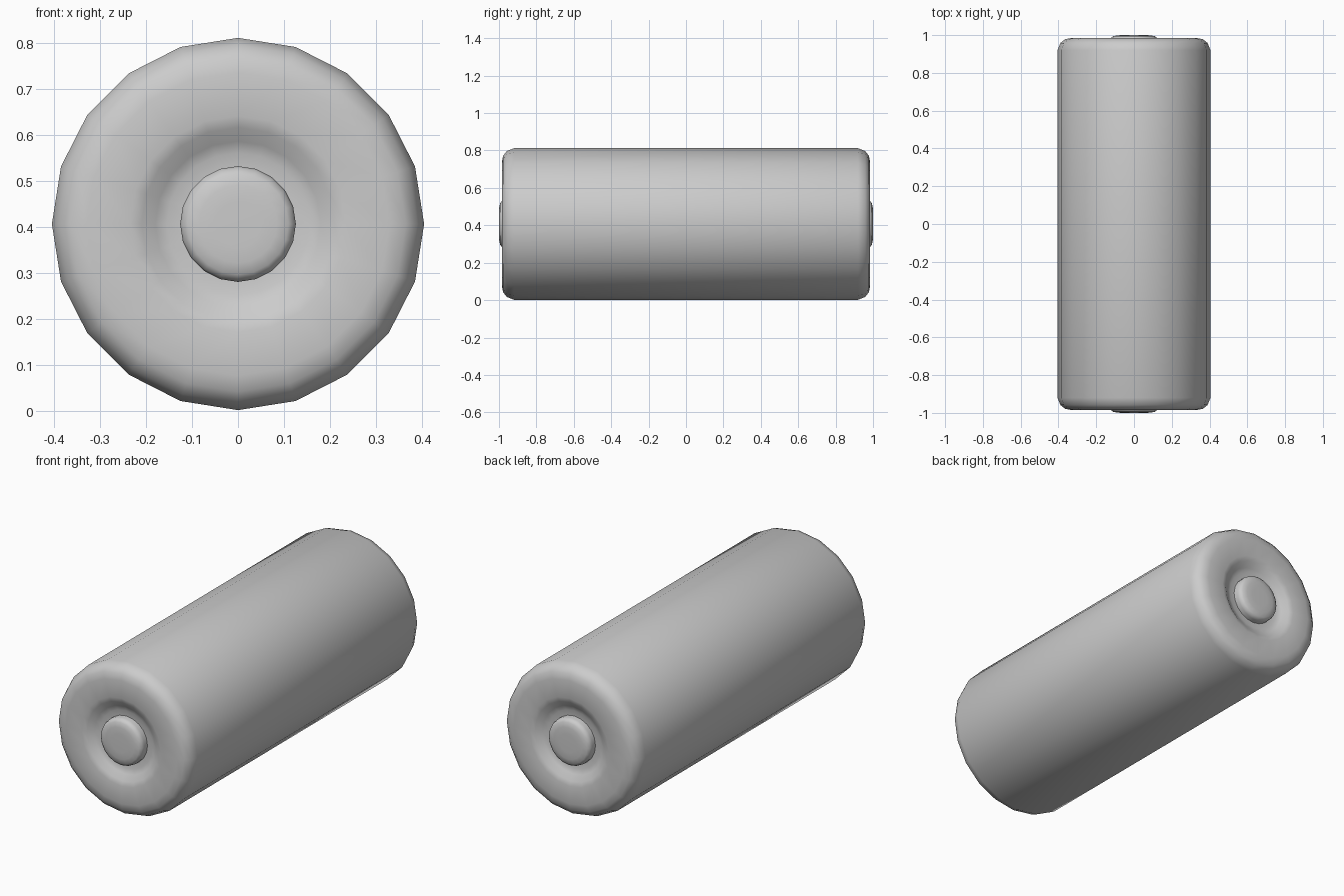
import bpy
import bmesh
from math import cos, sin, tau

cube = bpy.data.objects.get("Cube")
if cube:
    bpy.data.objects.remove(cube, do_unlink=True)

SIDES = 20
CENTRE_Z = 0.407

grey = bpy.data.materials.new("plain grey")
grey.use_nodes = True
colour = (0.6, 0.6, 0.6, 1.0)
grey.diffuse_color = colour
grey.node_tree.nodes["Principled BSDF"].inputs["Base Color"].default_value = colour


def lathe(name, profile):
    """Turn (radius, y) points around the long axis and cap both ends."""
    bm = bmesh.new()
    rings = []
    for radius, y in profile:
        rings.append([bm.verts.new((radius * sin(tau * i / SIDES), y,
                                    radius * cos(tau * i / SIDES)))
                      for i in range(SIDES)])
    for a, b in zip(rings, rings[1:]):
        for i in range(SIDES):
            j = (i + 1) % SIDES
            bm.faces.new((a[i], a[j], b[j], b[i]))
    bm.faces.new(rings[0])
    bm.faces.new(rings[-1])
    bmesh.ops.recalc_face_normals(bm, faces=bm.faces)
    for face in bm.faces:
        face.smooth = True
    mesh = bpy.data.meshes.new(name)
    bm.to_mesh(mesh)
    bm.free()
    mesh.materials.append(grey)
    obj = bpy.data.objects.new(name, mesh)
    obj.location.z = CENTRE_Z
    bpy.context.collection.objects.link(obj)


def mirrored(half):
    return half + [(r, -y) for r, y in reversed(half)]


# Roller body: dished ends, rounded rims and a long straight barrel
lathe("roller_body", mirrored([
    (0.11, -0.945), (0.155, -0.945), (0.18, -0.955), (0.21, -0.977),
    (0.235, -0.985), (0.33, -0.985), (0.365, -0.978), (0.39, -0.958),
    (0.405, -0.92)]))

# Axle: its rounded ends stand slightly proud of the roller
lathe("axle", mirrored([
    (0.05, -1.0), (0.085, -0.999), (0.11, -0.994), (0.122, -0.985),
    (0.126, -0.97), (0.126, -0.93)]))
